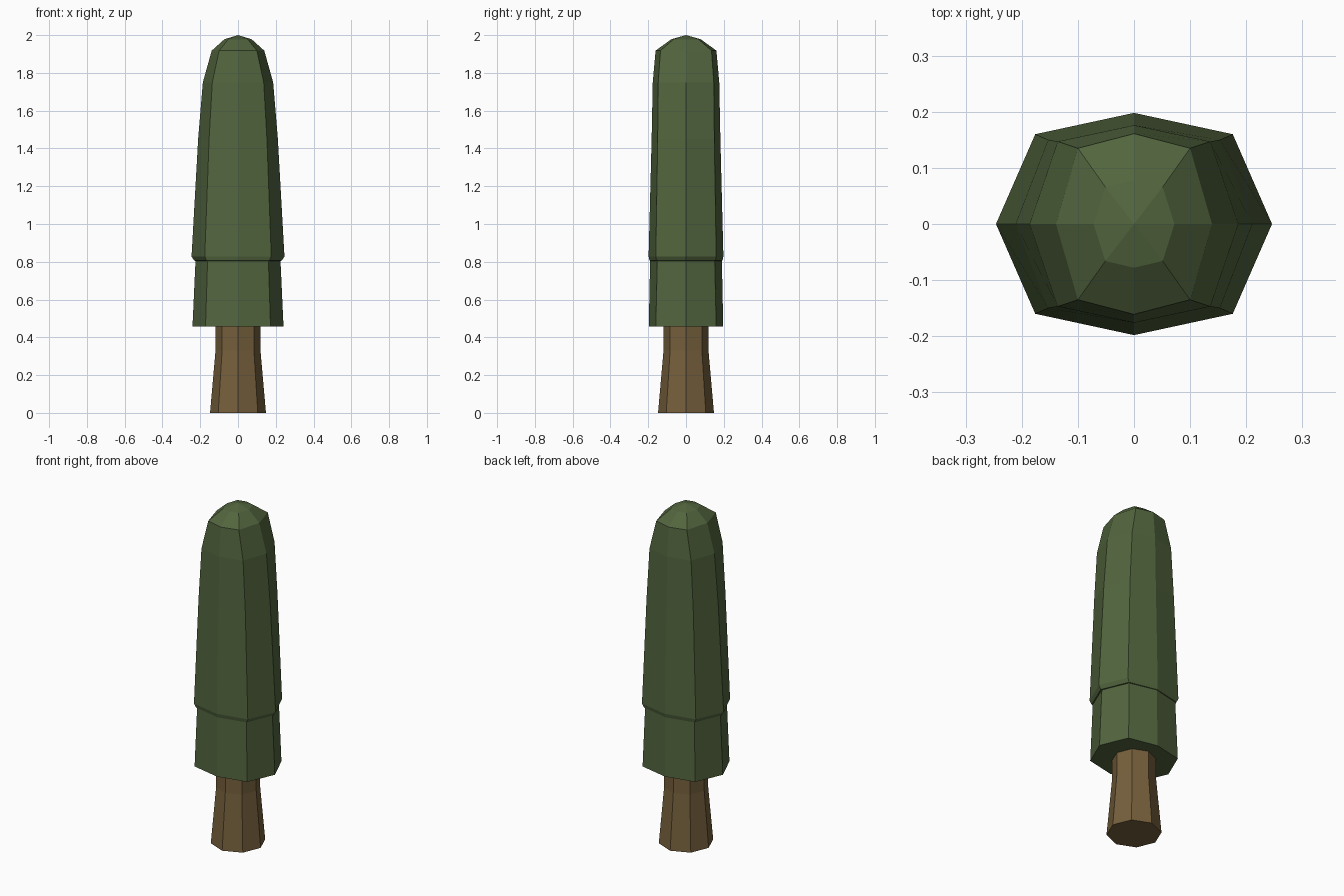
import bpy, bmesh

if "Cube" in bpy.data.objects:
    bpy.data.objects.remove(bpy.data.objects["Cube"])


def material(name, color):
    mat = bpy.data.materials.new(name)
    mat.diffuse_color = (*color, 1)
    mat.use_nodes = True
    mat.node_tree.nodes["Principled BSDF"].inputs["Base Color"].default_value = mat.diffuse_color
    return mat


def loft(name, rings, mat, apex=None):
    """Eight-sided loft. Each ring: z, x radius, y radius, corner x, corner y."""
    bm = bmesh.new()
    loops = []
    for z, rx, ry, cx, cy in rings:
        pts = [(rx, 0), (cx, cy), (0, ry), (-cx, cy),
               (-rx, 0), (-cx, -cy), (0, -ry), (cx, -cy)]
        loops.append([bm.verts.new((x, y, z)) for x, y in pts])
    for a, b in zip(loops, loops[1:]):
        for i in range(8):
            j = (i + 1) % 8
            bm.faces.new((a[i], a[j], b[j], b[i]))
    bm.faces.new(loops[0][::-1])
    if apex is None:
        bm.faces.new(loops[-1])
    else:
        tip = bm.verts.new((0, 0, apex))
        for i in range(8):
            bm.faces.new((loops[-1][i], loops[-1][(i + 1) % 8], tip))
    bmesh.ops.recalc_face_normals(bm, faces=bm.faces[:])
    mesh = bpy.data.meshes.new(name)
    bm.to_mesh(mesh)
    bm.free()
    mesh.materials.append(mat)
    obj = bpy.data.objects.new(name, mesh)
    bpy.context.collection.objects.link(obj)
    return obj


green = material("foliage_green", (0.085, 0.13, 0.048))
brown = material("bark_brown", (0.18, 0.115, 0.045))

# Trunk: flared regular octagon, straight where it enters the foliage
loft("trunk", [(z, r, r, r * 0.707, r * 0.707)
               for z, r in ((0, 0.148), (0.33, 0.119), (0.5, 0.119))], brown)

# Foliage: lower skirt, overhanging rim, tapering body and domed crown
loft("foliage", [
    (0.457, 0.241, 0.197, 0.172, 0.160),
    (0.805, 0.225, 0.190, 0.161, 0.152),
    (0.806, 0.232, 0.193, 0.166, 0.156),
    (0.828, 0.246, 0.198, 0.176, 0.160),
    (1.45, 0.211, 0.182, 0.153, 0.150),
    (1.75, 0.186, 0.176, 0.136, 0.147),
    (1.918, 0.139, 0.161, 0.100, 0.135),
    (1.978, 0.072, 0.078, 0.051, 0.066),
], green, apex=2.0)
